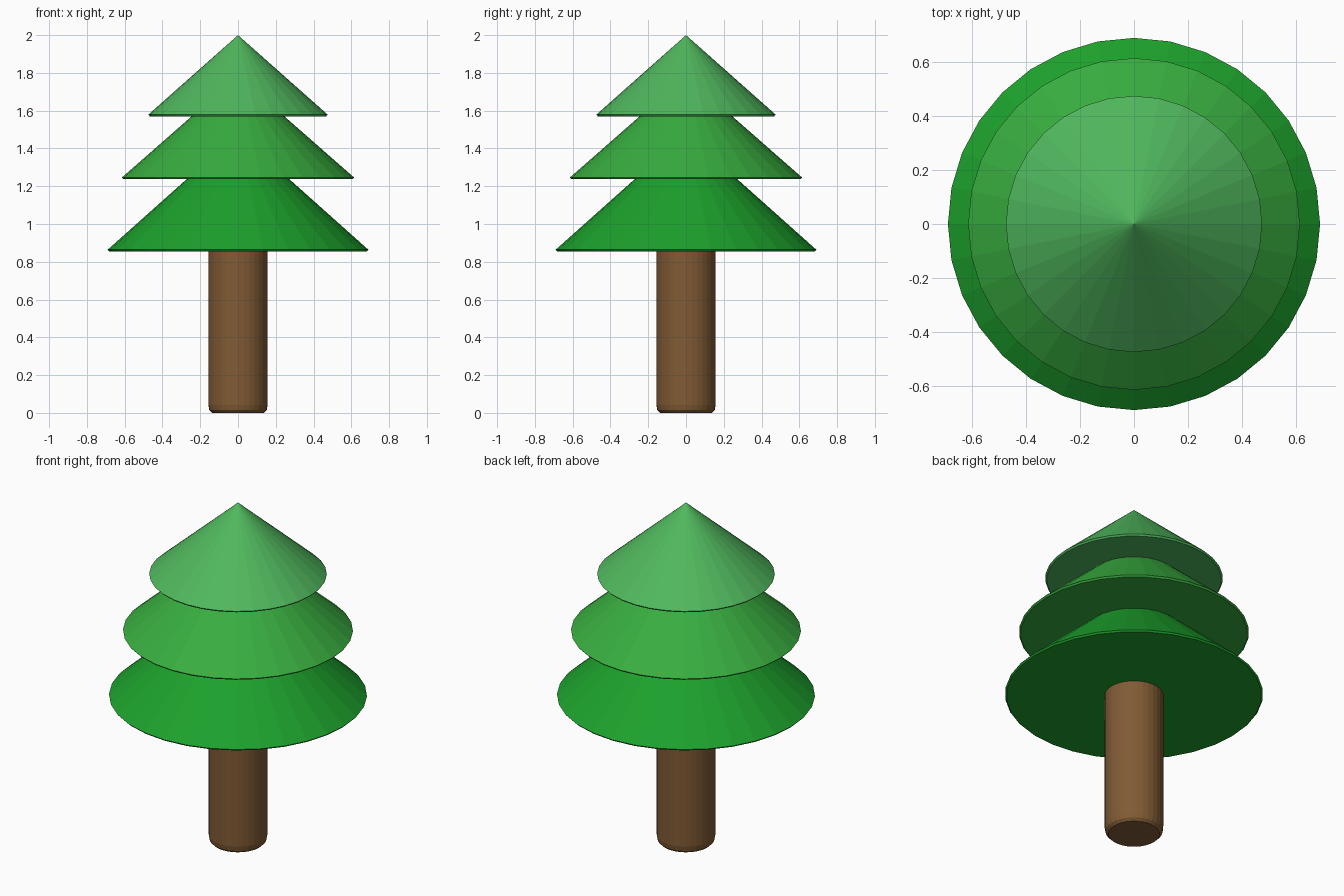
import bpy, bmesh
from math import radians

if "Cube" in bpy.data.objects:
    bpy.data.objects.remove(bpy.data.objects["Cube"])

SIDES = 32


def lathe(name, profile, color):
    """Spin a profile of (radius, z) points around z, flat shaded."""
    bm = bmesh.new()
    verts = [bm.verts.new((0, r, z)) for r, z in profile]
    edges = [bm.edges.new(pair) for pair in zip(verts, verts[1:])]
    bmesh.ops.spin(bm, geom=verts + edges, axis=(0, 0, 1), cent=(0, 0, 0),
                   angle=radians(360), steps=SIDES)
    bmesh.ops.remove_doubles(bm, verts=bm.verts, dist=1e-4)
    bmesh.ops.recalc_face_normals(bm, faces=bm.faces)
    mesh = bpy.data.meshes.new(name)
    bm.to_mesh(mesh)
    bm.free()
    obj = bpy.data.objects.new(name, mesh)
    bpy.context.collection.objects.link(obj)
    mat = bpy.data.materials.new(name + "_color")
    mat.diffuse_color = (*color, 1)
    mat.use_nodes = True
    mat.node_tree.nodes["Principled BSDF"].inputs["Base Color"].default_value = mat.diffuse_color
    mesh.materials.append(mat)
    return obj


# Trunk with a chamfered foot
lathe("trunk", [(0, 0), (0.137, 0), (0.152, 0.015), (0.157, 0.042),
                (0.157, 0.88), (0, 0.88)], (0.22, 0.105, 0.035))

# Foliage tiers: rim radius, underside z, apex z
tiers = [
    ("lower_foliage", 0.69, 0.855, 1.48, (0.012, 0.36, 0.025)),
    ("middle_foliage", 0.615, 1.237, 1.785, (0.04, 0.42, 0.05)),
    ("upper_foliage", 0.475, 1.57, 2.0, (0.08, 0.48, 0.11)),
]
for name, r, z, apex, color in tiers:
    # Underside, thin bevelled rim, then the cone
    lathe(name, [(0, z), (r - 0.008, z), (r, z + 0.009), (0, apex)], color)
